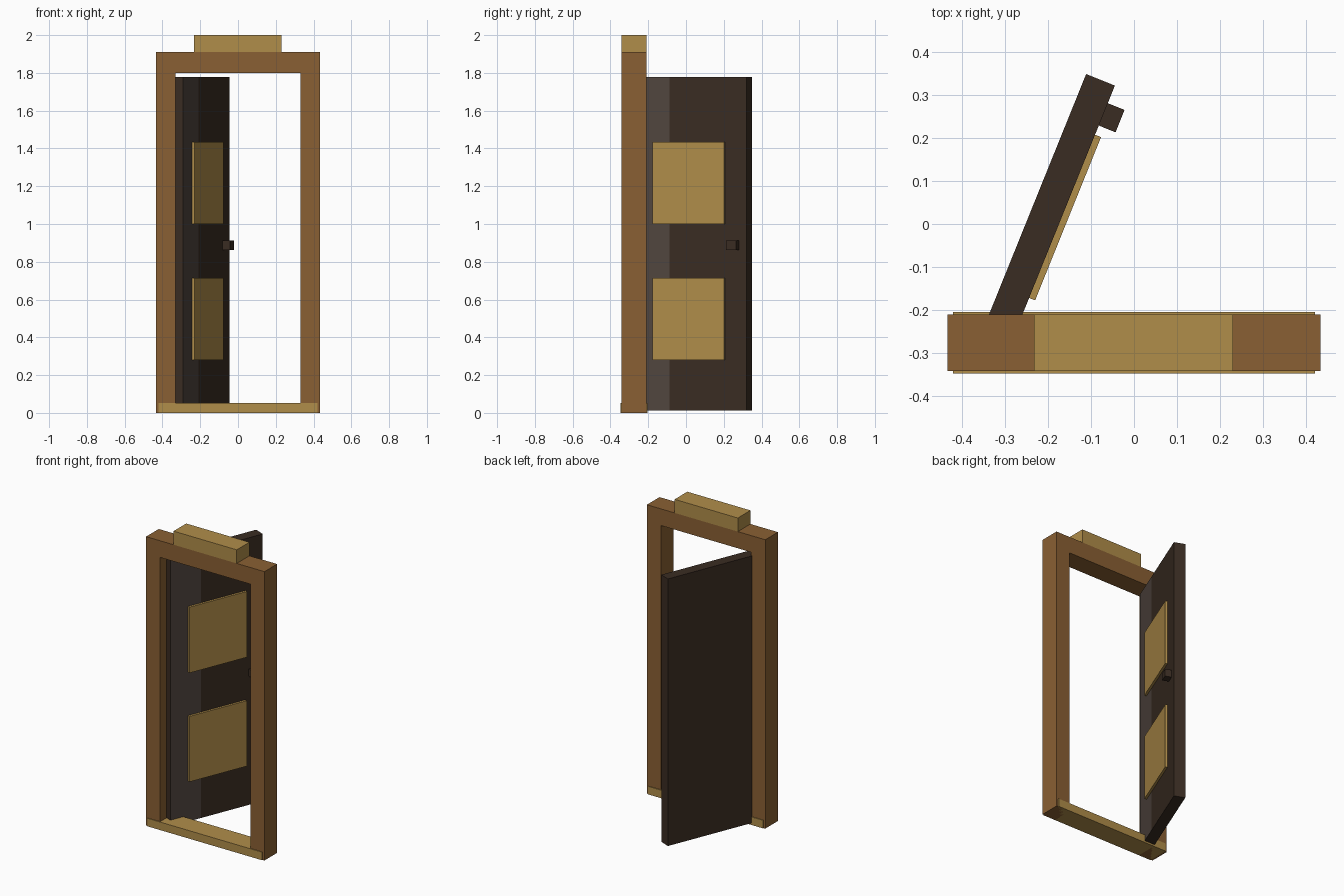
import bpy, bmesh, math
from mathutils import Matrix

if "Cube" in bpy.data.objects:
    bpy.data.objects.remove(bpy.data.objects["Cube"])


def material(name, hex_colour):
    def lin(c):
        c /= 255
        return c / 12.92 if c <= 0.04045 else ((c + 0.055) / 1.055) ** 2.4
    m = bpy.data.materials.new(name)
    m.diffuse_color = (*[lin(int(hex_colour[i:i + 2], 16)) for i in (0, 2, 4)], 1)
    m.use_nodes = True
    m.node_tree.nodes["Principled BSDF"].inputs["Base Color"].default_value = m.diffuse_color
    return m


WOOD = material("frame brown", "8a6033")
GOLD = material("pale gold", "b08d4a")
DARK = material("dark door brown", "3a2c22")
GREY = material("grey brown", "51463f")


def finish(name, bm, mats, matrix=None):
    bmesh.ops.recalc_face_normals(bm, faces=bm.faces)
    me = bpy.data.meshes.new(name)
    bm.to_mesh(me)
    bm.free()
    for m in mats:
        me.materials.append(m)
    ob = bpy.data.objects.new(name, me)
    bpy.context.collection.objects.link(ob)
    if matrix:
        ob.matrix_world = matrix
    return ob


def box_mesh(x, y, z):
    bm = bmesh.new()
    bmesh.ops.create_cube(bm, size=1)
    for v in bm.verts:
        v.co = [r[0] if c < 0 else r[1] for r, c in zip((x, y, z), v.co)]
    return bm


def box(name, x, y, z, mat, matrix=None):
    return finish(name, box_mesh(x, y, z), [mat], matrix)


# Frame: one U-shaped profile extruded through its depth
F, B = -0.342, -0.21
W, I, TOP, HEAD = 0.433, 0.33, 1.91, 1.80
bm = bmesh.new()
profile = [(-W, 0), (-I, 0), (-I, HEAD), (I, HEAD), (I, 0), (W, 0), (W, TOP), (-W, TOP)]
face = bm.faces.new([bm.verts.new((x, F, z)) for x, z in profile])
out = bmesh.ops.extrude_face_region(bm, geom=[face])
bmesh.ops.translate(bm, vec=(0, B - F, 0),
                    verts=[g for g in out["geom"] if isinstance(g, bmesh.types.BMVert)])
finish("door_frame", bm, [WOOD])

# Threshold and block on top
box("threshold", (-0.42, 0.42), (-0.347, -0.205), (0, 0.053), GOLD)
box("top_block", (-0.232, 0.23), (F, B), (TOP, 2.0), GOLD)

# Open door leaf, in hinge space: x along the leaf, -y its front face
hinge = Matrix.Translation((-0.325, -0.277, 0)) @ Matrix.Rotation(math.radians(68), 4, 'Z')
T = 0.036
bm = box_mesh((0, 0.66), (-T, T), (0.012, 1.778))
front = [f for f in bm.faces if f.calc_center_median().y < -T + 1e-4]
geom = front + list({e for f in front for e in f.edges}) + list({v for f in front for v in f.verts})
bmesh.ops.bisect_plane(bm, geom=geom, plane_co=(0.22, 0, 0), plane_no=(1, 0, 0))
for f in bm.faces:
    c = f.calc_center_median()
    if c.y < -T + 1e-4 and c.x < 0.22:  # lighter strip beside the hinge
        f.material_index = 1
finish("door_leaf", bm, [DARK, GREY], hinge)

# Raised panels and handle
for name, z in (("lower_panel", (0.28, 0.713)), ("upper_panel", (1.0, 1.435))):
    box(name, (0.128, 0.537), (-T - 0.015, -T + 0.005), z, GOLD, hinge)
box("handle", (0.56, 0.616), (-0.078, -T + 0.005), (0.863, 0.912), DARK, hinge)
